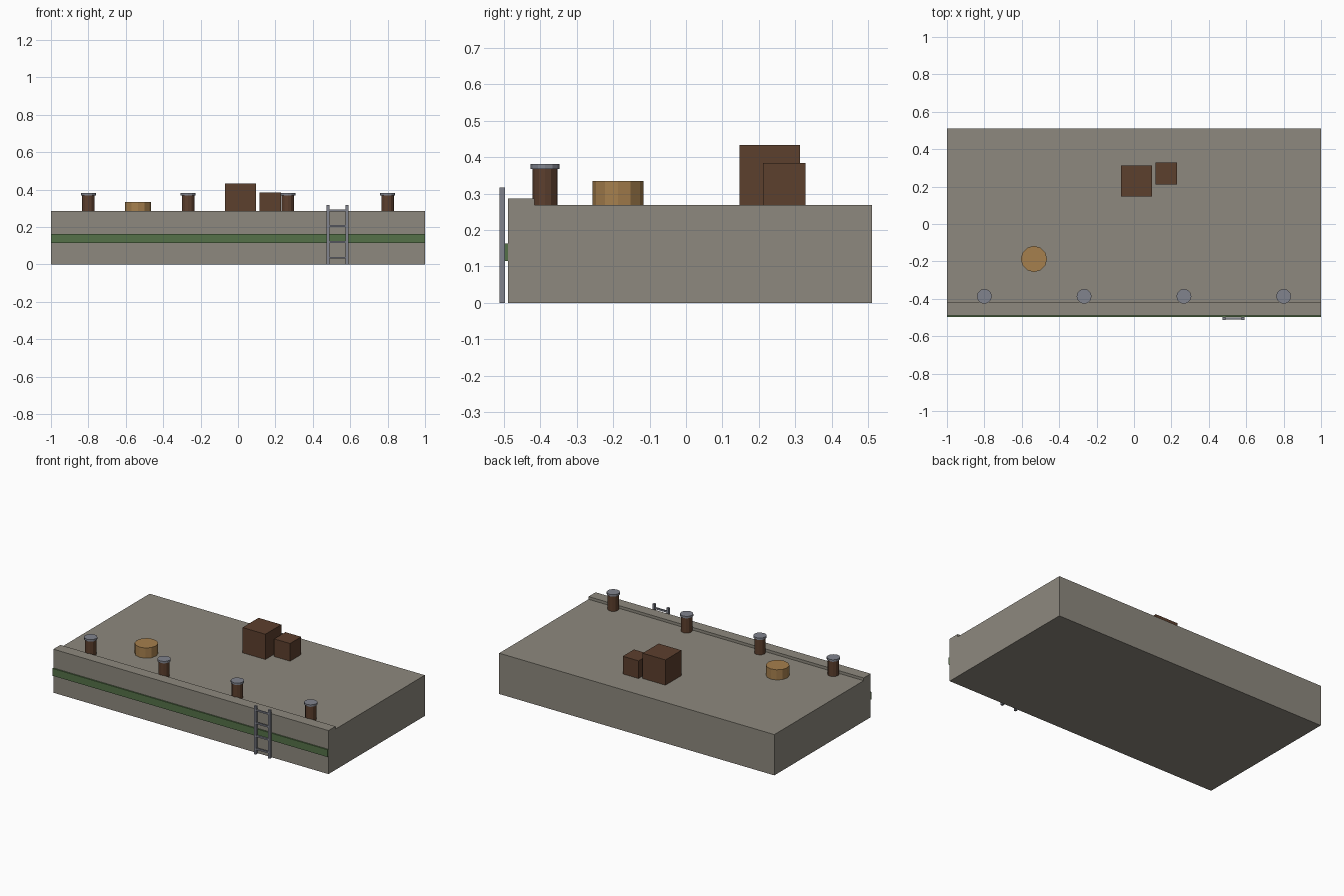
import bpy, bmesh, math
from mathutils import Matrix, Vector

if "Cube" in bpy.data.objects:
    bpy.data.objects.remove(bpy.data.objects["Cube"])


def material(name, rgb):
    m = bpy.data.materials.new(name)
    m.diffuse_color = (*rgb, 1)
    m.use_nodes = True
    m.node_tree.nodes["Principled BSDF"].inputs["Base Color"].default_value = m.diffuse_color
    return m


STONE = material("quay stone", (0.27, 0.25, 0.21))
WOOD = material("dark wood", (0.107, 0.05, 0.027))
METAL = material("grey metal", (0.22, 0.23, 0.27))
GREEN = material("algae green", (0.09, 0.165, 0.065))
ROPE = material("tan rope", (0.38, 0.215, 0.075))


def finish(name, bm, mat):
    bmesh.ops.recalc_face_normals(bm, faces=bm.faces)
    me = bpy.data.meshes.new(name)
    bm.to_mesh(me)
    bm.free()
    me.materials.append(mat)
    ob = bpy.data.objects.new(name, me)
    bpy.context.collection.objects.link(ob)
    return ob


def box(name, lo, hi, mat):
    lo, hi = Vector(lo), Vector(hi)
    bm = bmesh.new()
    bmesh.ops.create_cube(bm, size=1, matrix=Matrix.Translation((lo + hi) / 2)
                          @ Matrix.Diagonal((*(hi - lo), 1)))
    return finish(name, bm, mat)


def drum(name, x, y, z0, z1, r, mat, sides=12):
    bm = bmesh.new()
    bmesh.ops.create_cone(bm, cap_ends=True, segments=sides, radius1=r, radius2=r,
                          depth=z1 - z0, matrix=Matrix.Translation((x, y, (z0 + z1) / 2)))
    return finish(name, bm, mat)


DECK, FRONT = 0.268, -0.489

# Quay block with a raised coping along the front, as one extruded profile
profile = [(FRONT, 0), (0.511, 0), (0.511, DECK), (-0.416, DECK), (-0.416, 0.286), (FRONT, 0.286)]
bm = bmesh.new()
face = bm.faces.new([bm.verts.new((-1, y, z)) for y, z in profile])
ext = bmesh.ops.extrude_face_region(bm, geom=[face])
bmesh.ops.translate(bm, vec=(2, 0, 0), verts=[v for v in ext["geom"] if isinstance(v, bmesh.types.BMVert)])
finish("quay_block", bm, STONE)

# Green tide band
box("tide_band", (-1, -0.498, 0.115), (1, FRONT, 0.163), GREEN)

# Mooring bollards with metal caps
for i in range(4):
    x = -0.8 + i * 1.6 / 3
    drum(f"bollard_post_{i}", x, -0.387, DECK, 0.369, 0.034, WOOD)
    drum(f"bollard_cap_{i}", x, -0.387, 0.368, 0.381, 0.04, METAL)

# Rope coil and crates
drum("rope_coil", -0.535, -0.187, DECK, 0.335, 0.07, ROPE)
box("large_crate", (-0.07, 0.147, DECK), (0.096, 0.313, 0.434), WOOD)
box("small_crate", (0.115, 0.212, DECK), (0.23, 0.328, 0.384), WOOD)

# Ladder
for side, x in (("left", 0.482), ("right", 0.583)):
    box(f"ladder_rail_{side}", (x - 0.0075, -0.512, 0), (x + 0.0075, -0.497, 0.317), METAL)
for i in range(4):
    z = 0.036 + i * 0.0845
    box(f"ladder_rung_{i}", (0.482, -0.51, z - 0.005), (0.583, -0.5, z + 0.005), METAL)
